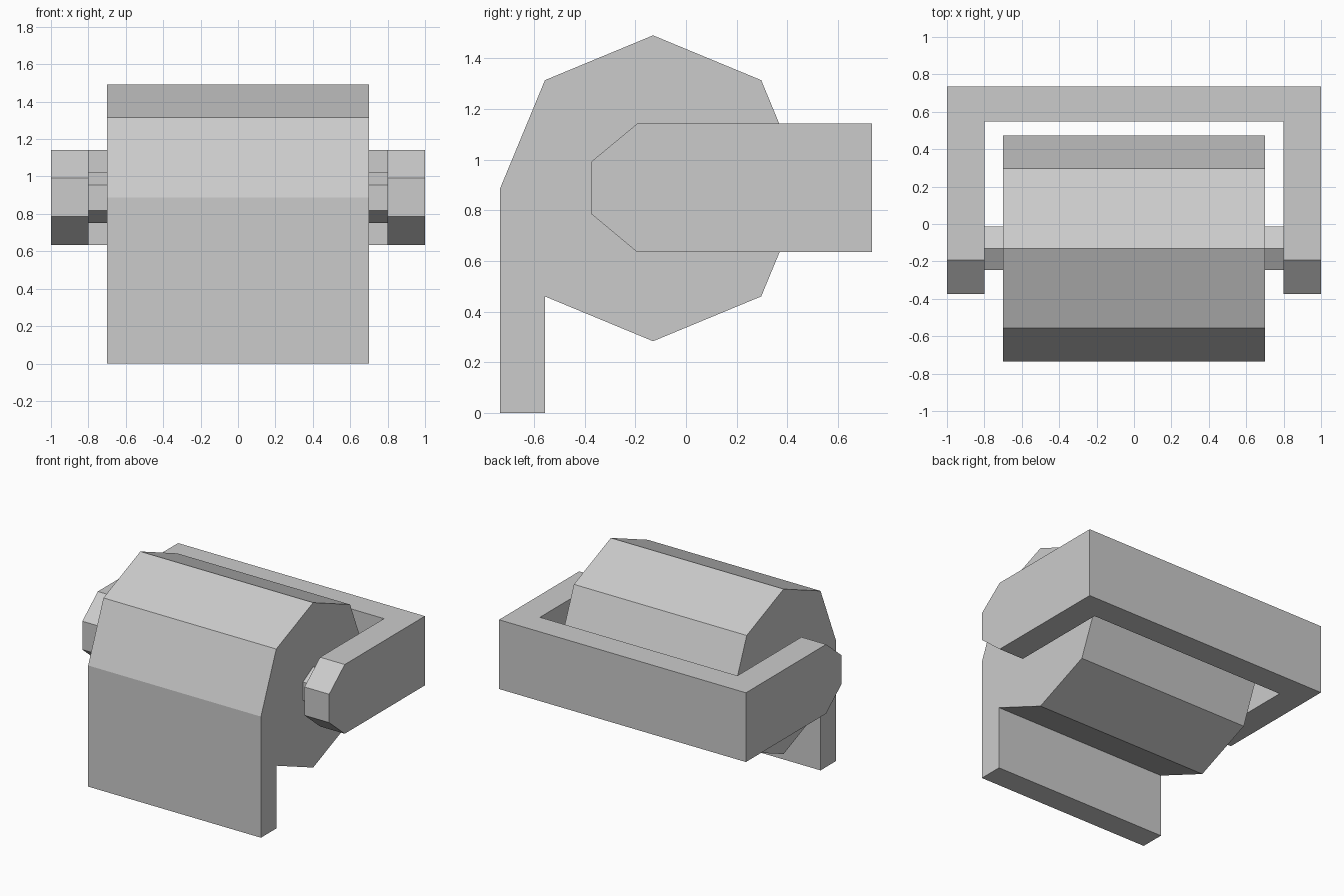
import bpy, bmesh
from math import cos, sin, tau

if "Cube" in bpy.data.objects:
    bpy.data.objects.remove(bpy.data.objects["Cube"])

ROLL_Y, ROLL_Z = -0.13, 0.887   # roll axis


def extrude_x(name, profile, x):
    """Extrude a (y, z) profile from -x to +x into a closed solid."""
    bm = bmesh.new()
    face = bm.faces.new([bm.verts.new((-x, y, z)) for y, z in profile])
    new = bmesh.ops.extrude_face_region(bm, geom=[face])["geom"]
    verts = [g for g in new if isinstance(g, bmesh.types.BMVert)]
    bmesh.ops.translate(bm, verts=verts, vec=(2 * x, 0, 0))
    bmesh.ops.recalc_face_normals(bm, faces=bm.faces)
    mesh = bpy.data.meshes.new(name)
    bm.to_mesh(mesh)
    bm.free()
    obj = bpy.data.objects.new(name, mesh)
    bpy.context.collection.objects.link(obj)
    return obj


def ring(sides, radius):
    """Polygon around the roll axis, first corner at the top, going to the back."""
    return [(ROLL_Y + radius * sin(tau * i / sides),
             ROLL_Z + radius * cos(tau * i / sides)) for i in range(sides)]


# Paper roll: octagon with the loose sheet hanging from its front
p = ring(8, 0.604)
front_y, inner_y = p[6][0], p[5][0]
sheet = [(inner_y, 0), (front_y, 0)]
extrude_x("paper_roll", p[:6] + sheet + p[6:], 0.7)

# Hexagonal spindle between the arms
extrude_x("spindle", ring(6, 0.135), 0.8)

# U-shaped holder with chamfered arm tips
holder = extrude_x("holder", [(-0.373, 0.785), (-0.373, 0.993), (-0.193, 1.142),
                              (0.735, 1.142), (0.735, 0.635), (-0.193, 0.635)], 1.0)

# Opening between the arms
cutter = extrude_x("holder_opening", [(-1, 0.3), (-1, 1.5), (0.547, 1.5), (0.547, 0.3)], 0.8)
cutter.hide_render = True
mod = holder.modifiers.new("opening", 'BOOLEAN')
mod.operation = 'DIFFERENCE'
mod.solver = 'EXACT'
mod.object = cutter
bpy.context.view_layer.objects.active = holder
bpy.ops.object.modifier_apply(modifier=mod.name)
bpy.data.objects.remove(cutter)
